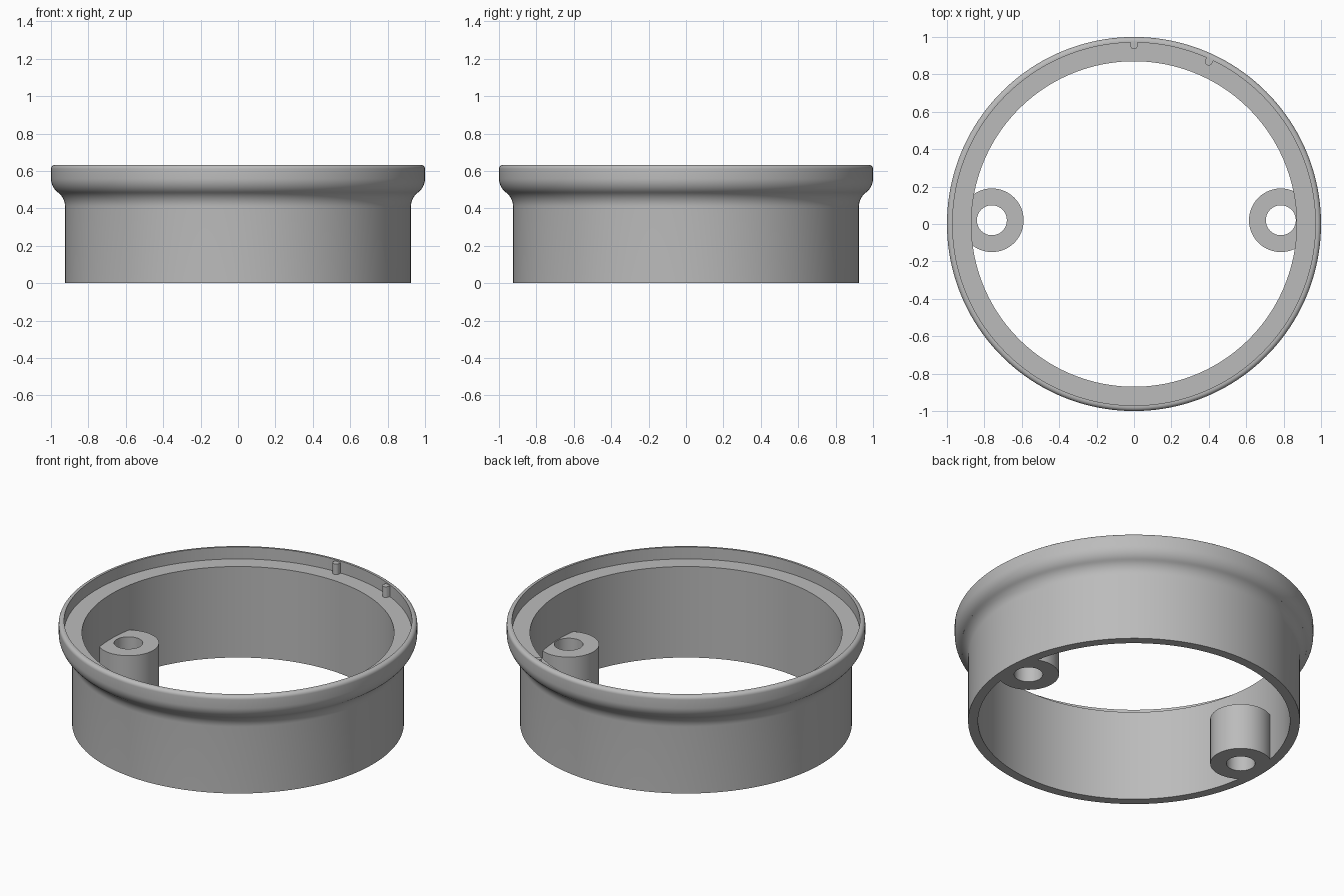
import bpy
import bmesh
from math import radians, cos, sin, hypot, pi

if "Cube" in bpy.data.objects:
    bpy.data.objects.remove(bpy.data.objects["Cube"])

grey = bpy.data.materials.new("plain grey")
grey.use_nodes = True
colour = (0.5, 0.5, 0.5, 1)
grey.diffuse_color = colour
grey.node_tree.nodes["Principled BSDF"].inputs["Base Color"].default_value = colour


def arc(cx, cy, r, start, end, steps):
    """Points along an arc, angles in degrees."""
    angles = [radians(start + (end - start) * i / steps) for i in range(steps + 1)]
    return [(cx + r * cos(a), cy + r * sin(a)) for a in angles]


def finish(name, bm):
    bmesh.ops.recalc_face_normals(bm, faces=bm.faces)
    mesh = bpy.data.meshes.new(name)
    bm.to_mesh(mesh)
    bm.free()
    mesh.materials.append(grey)
    obj = bpy.data.objects.new(name, mesh)
    bpy.context.collection.objects.link(obj)
    bpy.ops.object.select_all(action="DESELECT")
    bpy.context.view_layer.objects.active = obj
    obj.select_set(True)
    bpy.ops.object.shade_smooth_by_angle(angle=radians(30))
    return obj


def lathe(name, profile, segments):
    """Closed (radius, height) profile turned around z."""
    bm = bmesh.new()
    verts = [bm.verts.new((r, 0, z)) for r, z in profile]
    edges = [bm.edges.new((v, verts[i - 1])) for i, v in enumerate(verts)]
    bmesh.ops.spin(bm, geom=verts + edges, cent=(0, 0, 0), axis=(0, 0, 1),
                   angle=2 * pi, steps=segments, use_merge=True)
    bmesh.ops.remove_doubles(bm, verts=bm.verts, dist=0.0001)
    return finish(name, bm)


def tube(name, outer, inner, z0, z1):
    """Upright sleeve between two outlines with equal point counts."""
    bm = bmesh.new()
    loops = [[bm.verts.new((x, y, z)) for x, y in outline]
             for outline, z in ((outer, z0), (outer, z1), (inner, z1), (inner, z0))]
    for k in range(4):
        a, b = loops[k - 1], loops[k]
        for i in range(len(a)):
            bm.faces.new((a[i - 1], a[i], b[i], b[i - 1]))
    return finish(name, bm)


def prism(name, outline, z0, z1):
    bm = bmesh.new()
    base = bm.faces.new([bm.verts.new((x, y, z0)) for x, y in outline])
    top = bmesh.ops.extrude_face_region(bm, geom=[base])["geom"]
    moved = [v for v in top if isinstance(v, bmesh.types.BMVert)]
    bmesh.ops.translate(bm, verts=moved, vec=(0, 0, z1 - z0))
    if not any(f.normal.z < 0 and f.calc_center_median().z <= z0 for f in bm.faces):
        bm.normal_update()
    return finish(name, bm)


# Ring wall with a flared, rounded rim and an inner ledge
profile = [(0.87, 0), (0.925, 0)]
profile += arc(1.019, 0.41, 0.094, 180, 127, 10)
profile += arc(0.906, 0.56, 0.094, -53, 0, 10)
profile += arc(0.978, 0.611, 0.022, 0, 90, 6)
profile += [(0.97, 0.633), (0.97, 0.56), (0.87, 0.56)]
lathe("ring_body", profile, 160)

# Screw bosses, their outer side ending inside the wall
for name, x in (("left_boss", 0.785), ("right_boss", -0.76)):
    outer = []
    for px, py in arc(x, 0.02, 0.17, 0, 360, 96)[:-1]:
        k = min(1, 0.88 / hypot(px, py))
        outer.append((px * k, py * k))
    tube(name, outer, arc(x, 0.02, 0.08, 0, 360, 96)[:-1], 0, 0.285)

# Small locating pins on the ledge, rounded towards the centre
for name, turn in (("back_pin", 0), ("side_pin", -24.7)):
    shape = arc(0, 0.955, 0.02, 180, 360, 12) + [(0.02, 0.98), (-0.02, 0.98)]
    c, s = cos(radians(turn)), sin(radians(turn))
    prism(name, [(x * c - y * s, x * s + y * c) for x, y in shape], 0.55, 0.625)
